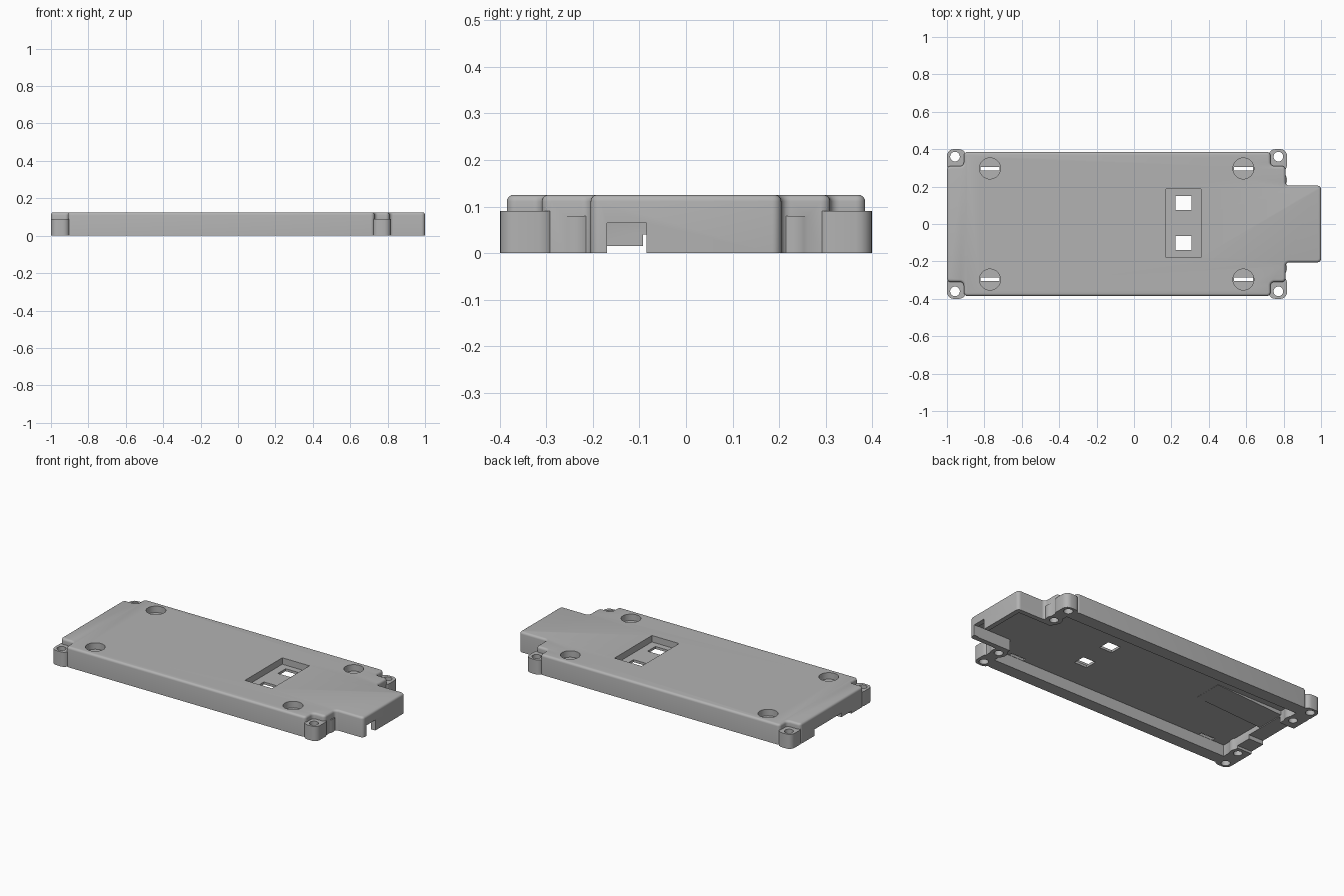
import bpy, bmesh, math

cube = bpy.data.objects.get("Cube")
if cube:
    bpy.data.objects.remove(cube, do_unlink=True)

grey = bpy.data.materials.new("plain grey")
grey.use_nodes = True
GREY = (0.45, 0.45, 0.45, 1)
grey.diffuse_color = GREY
grey.node_tree.nodes["Principled BSDF"].inputs["Base Color"].default_value = GREY


def prism(name, pts, z0, z1, side_round=0.0, top_round=0.0):
    """Solid from a closed outline, with rounded upright and top edges."""
    bm = bmesh.new()
    low = [bm.verts.new((x, y, z0)) for x, y in pts]
    high = [bm.verts.new((x, y, z1)) for x, y in pts]
    bm.faces.new(low[::-1])
    bm.faces.new(high)
    for i in range(len(pts)):
        bm.faces.new((low[i - 1], low[i], high[i], high[i - 1]))
    bmesh.ops.recalc_face_normals(bm, faces=bm.faces[:])
    if side_round:
        edges = [e for e in bm.edges
                 if abs(e.verts[0].co.z - e.verts[1].co.z) > 0.001]
        bmesh.ops.bevel(bm, geom=edges, offset=side_round, segments=5,
                        profile=0.5, affect='EDGES')
    if top_round:
        edges = [e for e in bm.edges if min(v.co.z for v in e.verts) > z1 - 1e-5]
        bmesh.ops.bevel(bm, geom=edges, offset=top_round, segments=4,
                        profile=0.5, affect='EDGES')
    mesh = bpy.data.meshes.new(name)
    bm.to_mesh(mesh)
    bm.free()
    obj = bpy.data.objects.new(name, mesh)
    bpy.context.collection.objects.link(obj)
    return obj


def box(name, x0, x1, y0, y1, z0, z1, **kw):
    return prism(name, [(x0, y0), (x1, y0), (x1, y1), (x0, y1)], z0, z1, **kw)


def disc(name, x, y, r, z0, z1, n=32):
    ring = [(x + r * math.cos(i * math.tau / n), y + r * math.sin(i * math.tau / n))
            for i in range(n)]
    return prism(name, ring, z0, z1)


def mirrored(half):
    return half + [(x, -y) for x, y in reversed(half)]


def volume(mesh):
    bm = bmesh.new()
    bm.from_mesh(mesh)
    result = bm.calc_volume()
    bm.free()
    return result


def combine(target, tool, operation):
    """Boolean that accepts the first solver giving a believable solid."""
    before = volume(target.data)
    mod = target.modifiers.new("combine", 'BOOLEAN')
    mod.object, mod.operation = tool, operation
    for solver in ('MANIFOLD', 'EXACT', 'FLOAT'):
        mod.solver = solver
        bpy.context.view_layer.update()
        graph = bpy.context.evaluated_depsgraph_get()
        mesh = bpy.data.meshes.new_from_object(target.evaluated_get(graph))
        ratio = volume(mesh) / before
        if 0.5 < ratio < 1.2 and abs(ratio - 1) > 1e-6:
            target.data = mesh
            break
    target.modifiers.remove(mod)
    bpy.data.objects.remove(tool, do_unlink=True)


def add(tool):
    combine(cover, tool, 'UNION')


def cut(tool):
    combine(cover, tool, 'DIFFERENCE')


CEILING, LUG_TOP, POCKET = 0.07, 0.09, 0.085

# Cover body with stepped corners and an end tab
cover = prism("enclosure_cover", mirrored([
    (1, .205), (.81, .205), (.81, .31), (.73, .31),
    (.73, .385), (-.91, .385), (-.91, .31), (-1, .31)]),
    0, 0.125, side_round=0.02, top_round=0.014)

# Corner screw lugs
for s in (-1, 1):
    y0, y1 = sorted((s * .28, s * .4))
    add(box("lug", -1, -.9, y0, y1, 0, LUG_TOP, side_round=.035))
    add(box("lug", .72, .818, y0, y1, 0, LUG_TOP, side_round=.035))

# Hollow underside
cut(prism("cavity", mirrored([
    (.97, .175), (.74, .175), (.74, .308), (-.9, .308)]), -.05, CEILING))

# Inner screw bosses
for s in (-1, 1):
    for x in (-.94, .77):
        add(disc("boss", x, s * .235, .048, 0, .08))

# Cable ramp under the ceiling, dropping towards the far end wall
ramp = box("ramp", -.95, -.45, 0, .18, CEILING - .001, .08)
for v in ramp.data.vertices:
    if v.co.z < .075 and v.co.x < -.7:
        v.co.z = .042
add(ramp)

# Openings in the end walls
cut(box("end_gap", -1.1, -.85, -.19, -.09, -.05, .015))
cut(box("end_gap", -1.1, -.85, -.092, .17, -.05, .04))
cut(box("tab_notch", .9, 1.1, -.17, -.085, -.05, .065))

# Lug holes, blind boss holes, and round pockets with slots
for s in (-1, 1):
    for x in (-.957, .772):
        cut(disc("lug_hole", x, s * .36, .026, -.05, .2, 24))
    for x in (-.94, .77):
        cut(disc("boss_hole", x, s * .235, .025, -.05, .06, 24))
    for x in (-.77, .585):
        cut(disc("pocket", x, s * .297, .056, POCKET, .2))
        y0, y1 = sorted((s * .285, s * .306))
        cut(box("slot", x - .05, x + .05, y0, y1, .05, POCKET + .005))

# Recessed panel with two windows
cut(box("panel_recess", .172, .358, -.178, .188, POCKET, .2))
for y in (.112, -.102):
    cut(box("window", .222, .308, y - .038, y + .038, .04, .15))

# One colour, with rounded edges smooth and corners sharp
cover.data.materials.clear()
cover.data.materials.append(grey)
bpy.ops.object.select_all(action='DESELECT')
cover.select_set(True)
bpy.context.view_layer.objects.active = cover
bpy.ops.object.shade_smooth_by_angle(angle=math.radians(30))
